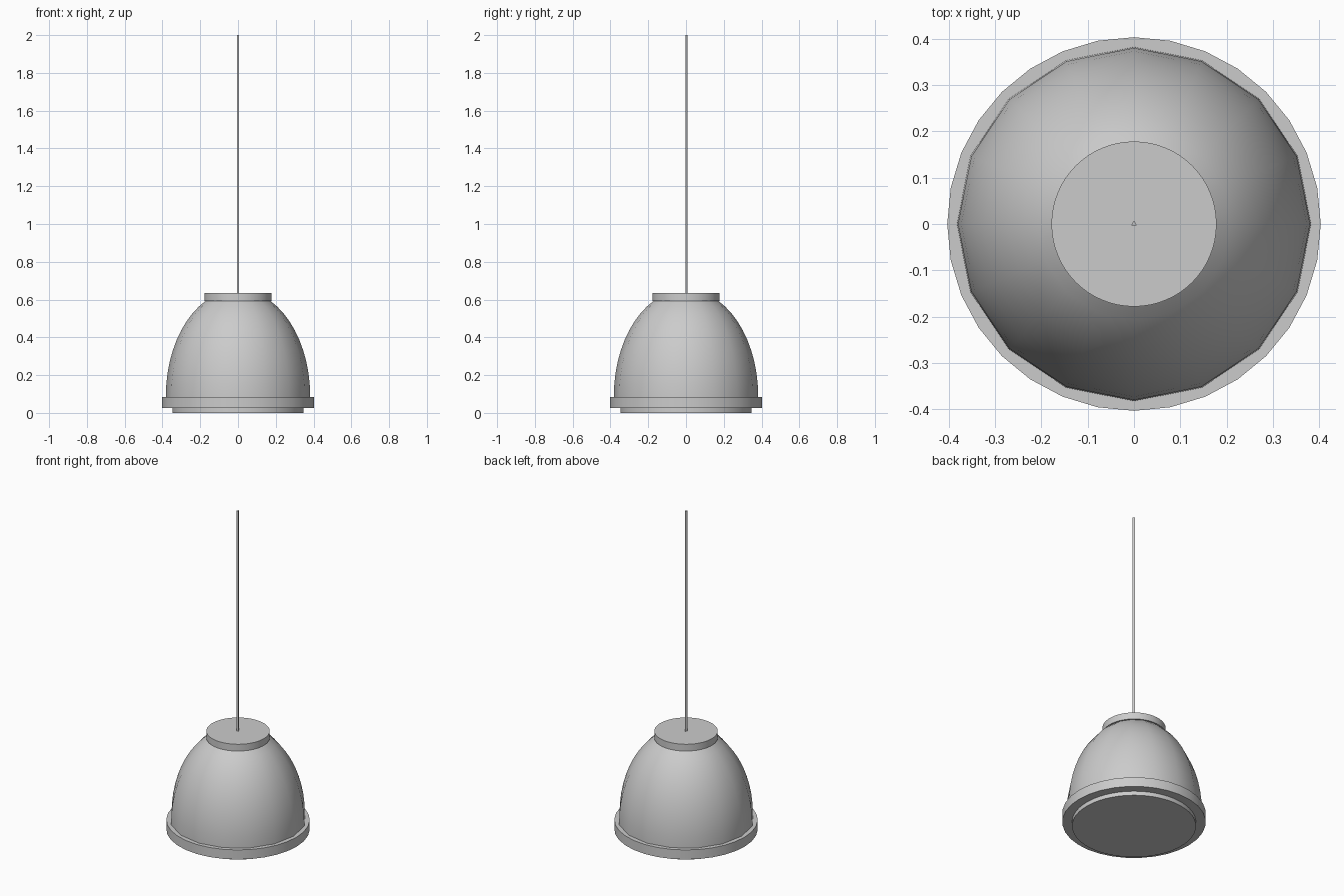
import bpy, math

if "Cube" in bpy.data.objects:
    bpy.data.objects.remove(bpy.data.objects["Cube"])


def lathe(name, profile, sides):
    """Closed solid of revolution from (radius, z) points, bottom to top."""
    verts, faces = [], []
    for r, z in profile:
        for i in range(sides):
            a = math.pi / 2 + 2 * math.pi * i / sides
            verts.append((r * math.cos(a), r * math.sin(a), z))
    for k in range(len(profile) - 1):
        for i in range(sides):
            j = (i + 1) % sides
            lo, hi = k * sides, (k + 1) * sides
            faces.append((lo + i, lo + j, hi + j, hi + i))
    faces.append(tuple(reversed(range(sides))))
    top = (len(profile) - 1) * sides
    faces.append(tuple(range(top, top + sides)))
    mesh = bpy.data.meshes.new(name)
    mesh.from_pydata(verts, [], faces)
    obj = bpy.data.objects.new(name, mesh)
    bpy.context.collection.objects.link(obj)
    bpy.ops.object.select_all(action='DESELECT')
    obj.select_set(True)
    bpy.context.view_layer.objects.active = obj
    bpy.ops.object.shade_smooth_by_angle(angle=math.radians(35))
    return obj


# Diffuser disc and rim ring at the bottom
lathe("diffuser", [(0.348, 0.0), (0.348, 0.04)], 64)
lathe("rim_ring", [(0.403, 0.026), (0.403, 0.085)], 32)

# Bell shade: quarter-ellipse profile cut off under the cap
steps = 10
end = math.radians(63.5)
shade = [(0.382, 0.05)]
for k in range(steps + 1):
    t = end * k / steps
    shade.append((0.382 * math.cos(t), 0.09 + 0.563 * math.sin(t)))
lathe("shade", shade, 16)

# Top cap and three-sided hanging cord
lathe("top_cap", [(0.178, 0.593), (0.178, 0.635)], 64)
lathe("cord", [(0.0075, 0.62), (0.0075, 2.0)], 3)
